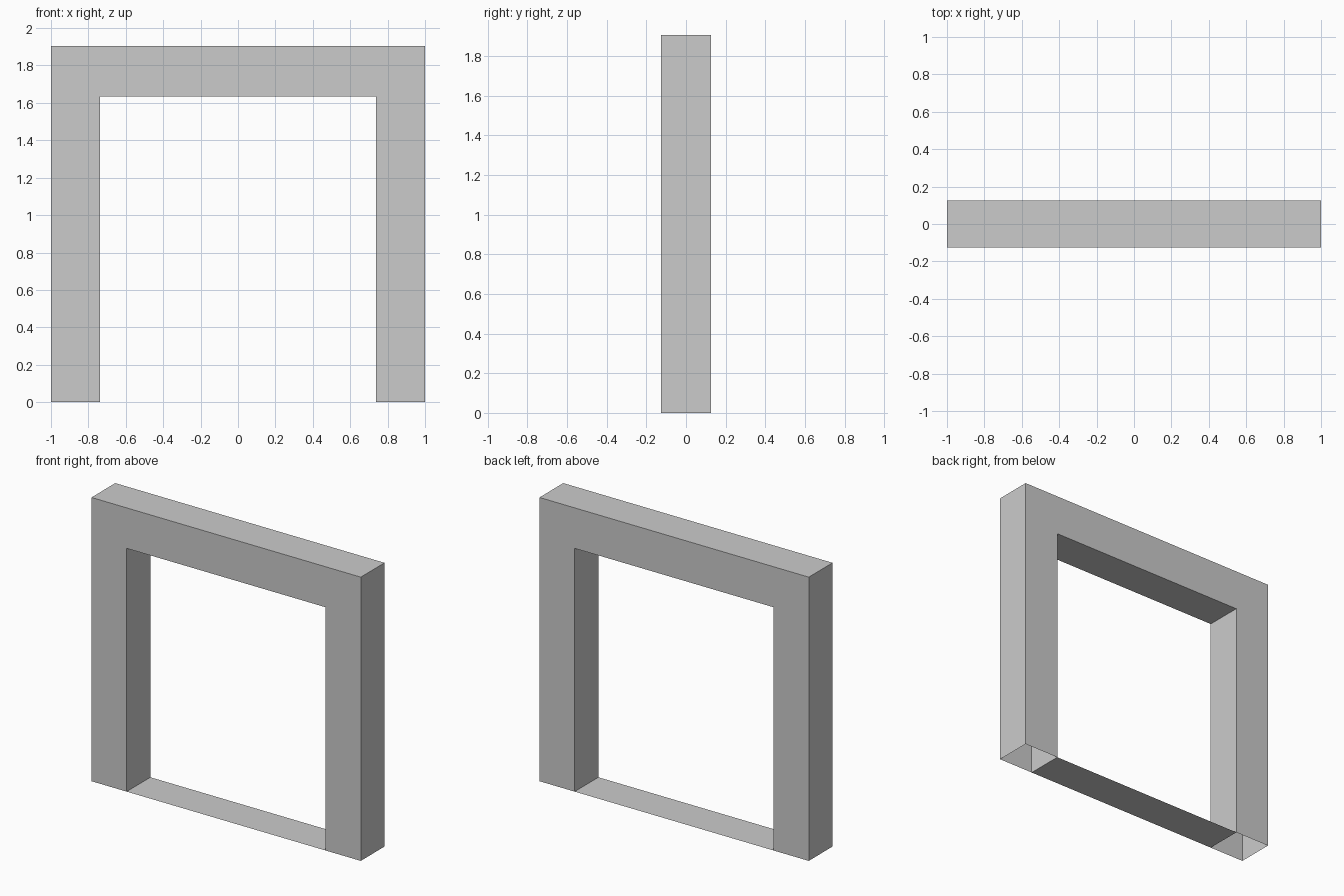
import bpy, bmesh

if "Cube" in bpy.data.objects:
    bpy.data.objects.remove(bpy.data.objects["Cube"])

HALF_W, HALF_D, TOP = 1.0, 0.126, 1.905
OPEN_X, OPEN_Z = 0.739, 1.633


def add_object(name, bm):
    mesh = bpy.data.meshes.new(name)
    bm.to_mesh(mesh)
    bm.free()
    obj = bpy.data.objects.new(name, mesh)
    bpy.context.collection.objects.link(obj)
    return obj


# Door frame: U-shaped front profile extruded through the wall depth
bm = bmesh.new()
right = [(OPEN_X, OPEN_Z), (OPEN_X, 0), (HALF_W, 0), (HALF_W, TOP)]
left = [(-x, z) for x, z in reversed(right)]
face = bm.faces.new([bm.verts.new((x, -HALF_D, z)) for x, z in right + left])
ext = bmesh.ops.extrude_face_region(bm, geom=[face], use_keep_orig=True)
verts = [v for v in ext["geom"] if isinstance(v, bmesh.types.BMVert)]
bmesh.ops.translate(bm, verts=verts, vec=(0, 2 * HALF_D, 0))
bmesh.ops.recalc_face_normals(bm, faces=bm.faces)
# Leg undersides are open
feet = [f for f in bm.faces if all(v.co.z < 1e-5 for v in f.verts)]
bmesh.ops.delete(bm, geom=feet, context='FACES_ONLY')
add_object("door_frame", bm)

# Threshold: single flat sheet on the floor between the legs
bm = bmesh.new()
bm.faces.new([bm.verts.new((x, y, 0)) for x, y in (
    (-OPEN_X, -HALF_D), (OPEN_X, -HALF_D), (OPEN_X, HALF_D), (-OPEN_X, HALF_D))])
add_object("threshold", bm)
